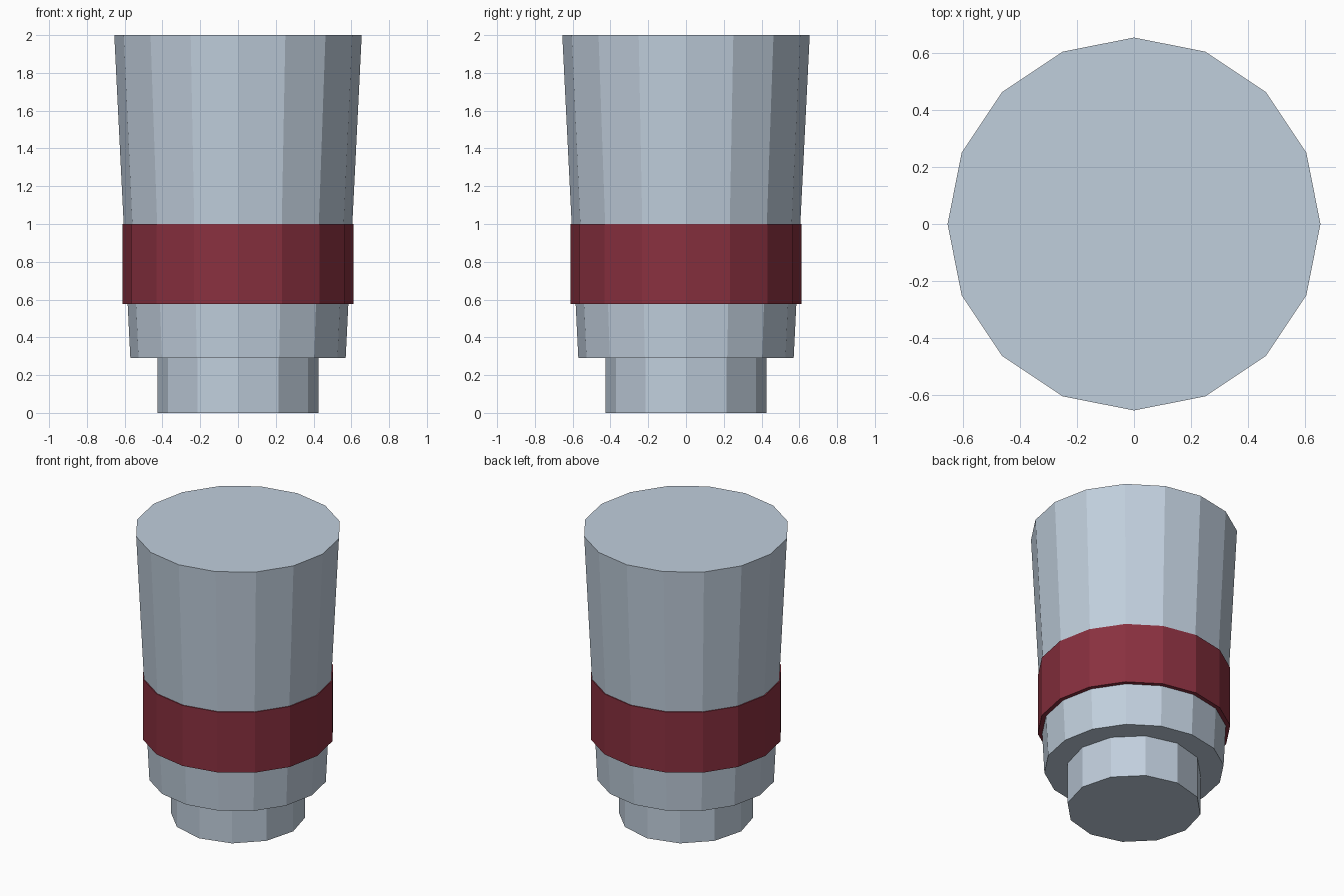
import bpy

if "Cube" in bpy.data.objects:
    bpy.data.objects.remove(bpy.data.objects["Cube"])


def material(name, rgb):
    m = bpy.data.materials.new(name)
    m.diffuse_color = (*rgb, 1)
    m.use_nodes = True
    m.node_tree.nodes["Principled BSDF"].inputs["Base Color"].default_value = m.diffuse_color
    return m


def drum(name, sides, r_low, r_high, z_low, z_high, mat):
    """Flat-shaded capped cone section with a corner on the +y axis."""
    bpy.ops.mesh.primitive_cone_add(
        vertices=sides, radius1=r_low, radius2=r_high, depth=z_high - z_low,
        end_fill_type='NGON', location=(0, 0, (z_low + z_high) / 2))
    ob = bpy.context.object
    ob.name = name
    ob.data.materials.append(mat)
    return ob


grey = material("pale blue grey", (0.53, 0.62, 0.72))
red = material("dark red", (0.25, 0.03, 0.05))

# narrow plug at the bottom
drum("stem", 12, 0.427, 0.427, 0.0, 0.29, grey)
# flaring main body
drum("body", 16, 0.57, 0.655, 0.29, 2.0, grey)
# straight coloured sleeve around the body
drum("band", 16, 0.612, 0.612, 0.577, 1.0, red)
